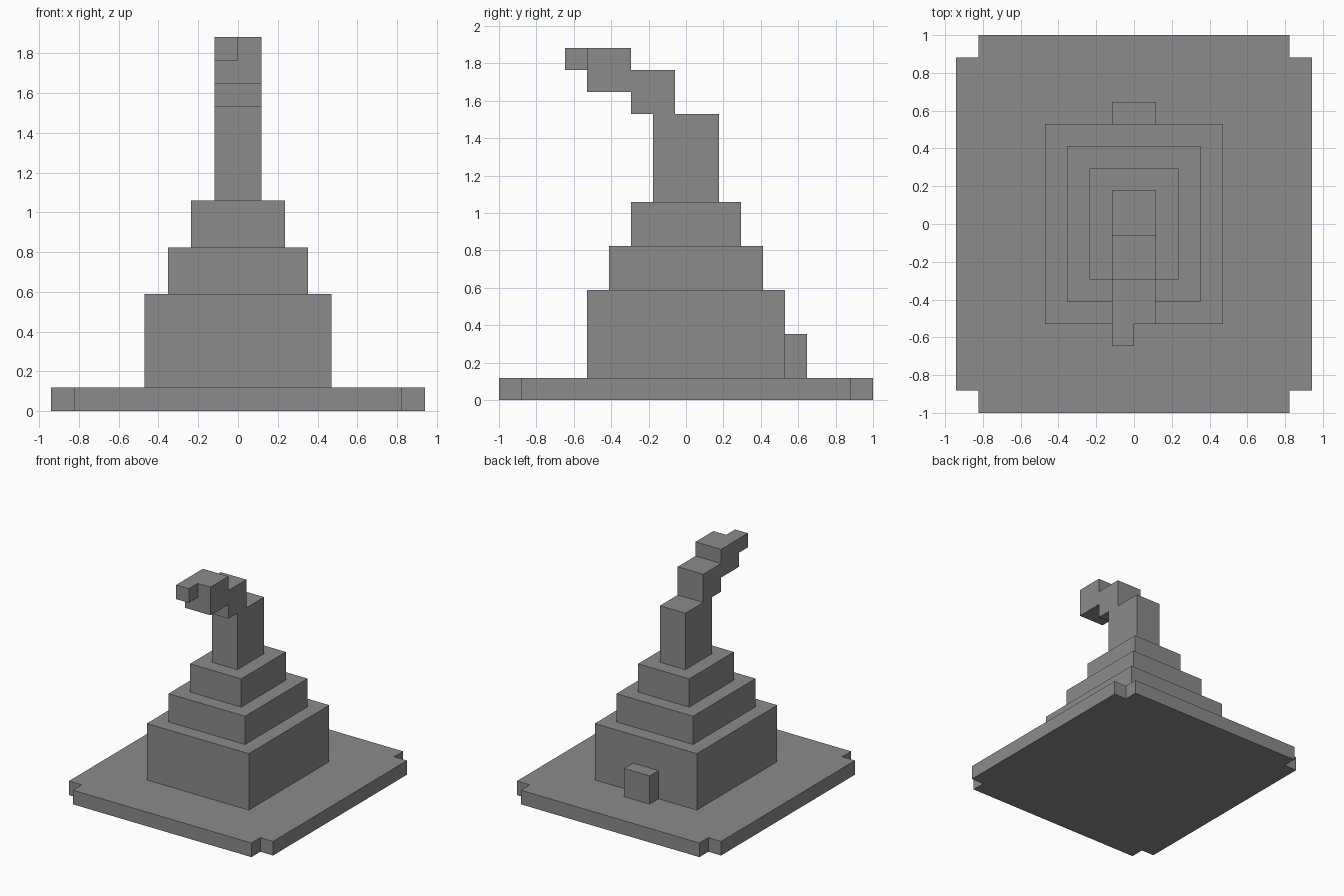
import bpy
import bmesh

cube = bpy.data.objects.get("Cube")
if cube:
    bpy.data.objects.remove(cube, do_unlink=True)

U = 2 / 17  # one block

grey = bpy.data.materials.new("plain grey")
grey.use_nodes = True
COLOUR = (0.26, 0.26, 0.26, 1)
grey.diffuse_color = COLOUR
grey.node_tree.nodes["Principled BSDF"].inputs["Base Color"].default_value = COLOUR


def prism(name, outline, z0, z1):
    """Extrude a flat outline, in blocks, from z0 up to z1."""
    bm = bmesh.new()
    face = bm.faces.new([bm.verts.new((x * U, y * U, z0 * U)) for x, y in outline])
    top = bmesh.ops.extrude_face_region(bm, geom=[face])["geom"]
    verts = [v for v in top if isinstance(v, bmesh.types.BMVert)]
    bmesh.ops.translate(bm, verts=verts, vec=(0, 0, (z1 - z0) * U))
    bmesh.ops.recalc_face_normals(bm, faces=bm.faces)
    mesh = bpy.data.meshes.new(name)
    bm.to_mesh(mesh)
    bm.free()
    mesh.materials.append(grey)
    obj = bpy.data.objects.new(name, mesh)
    bpy.context.collection.objects.link(obj)
    return obj


def block(name, x0, x1, y0, y1, z0, z1):
    return prism(name, [(x0, y0), (x1, y0), (x1, y1), (x0, y1)], z0, z1)


# Brim with a notch at each corner
w, d = 8, 8.5
quarter = [(w, d - 1), (w - 1, d - 1), (w - 1, d)]
outline = []
for sx, sy in ((1, 1), (-1, 1), (-1, -1), (1, -1)):
    corner = [(sx * x, sy * y) for x, y in quarter]
    outline += corner if sx * sy > 0 else corner[::-1]
prism("brim", outline, 0, 1)

# Stepped crown, each tier one block narrower per side
tiers = (("crown_base", 4, 1, 5), ("crown_middle", 3, 5, 7),
         ("crown_upper", 2, 7, 9), ("crown_column", 1, 9, 13))
for name, half, z0, z1 in tiers:
    block(name, -half, half, -half - 0.5, half + 0.5, z0, z1)

# Bent tip leaning to the front
block("tip_lower", -1, 1, -2.5, -0.5, 13, 15)
block("tip_upper", -1, 1, -4.5, -2.5, 14, 16)
block("tip_end", -1, 0, -5.5, -4.5, 15, 16)

# Small block on the back
block("back_block", -1, 1, 4.5, 5.5, 1, 3)
